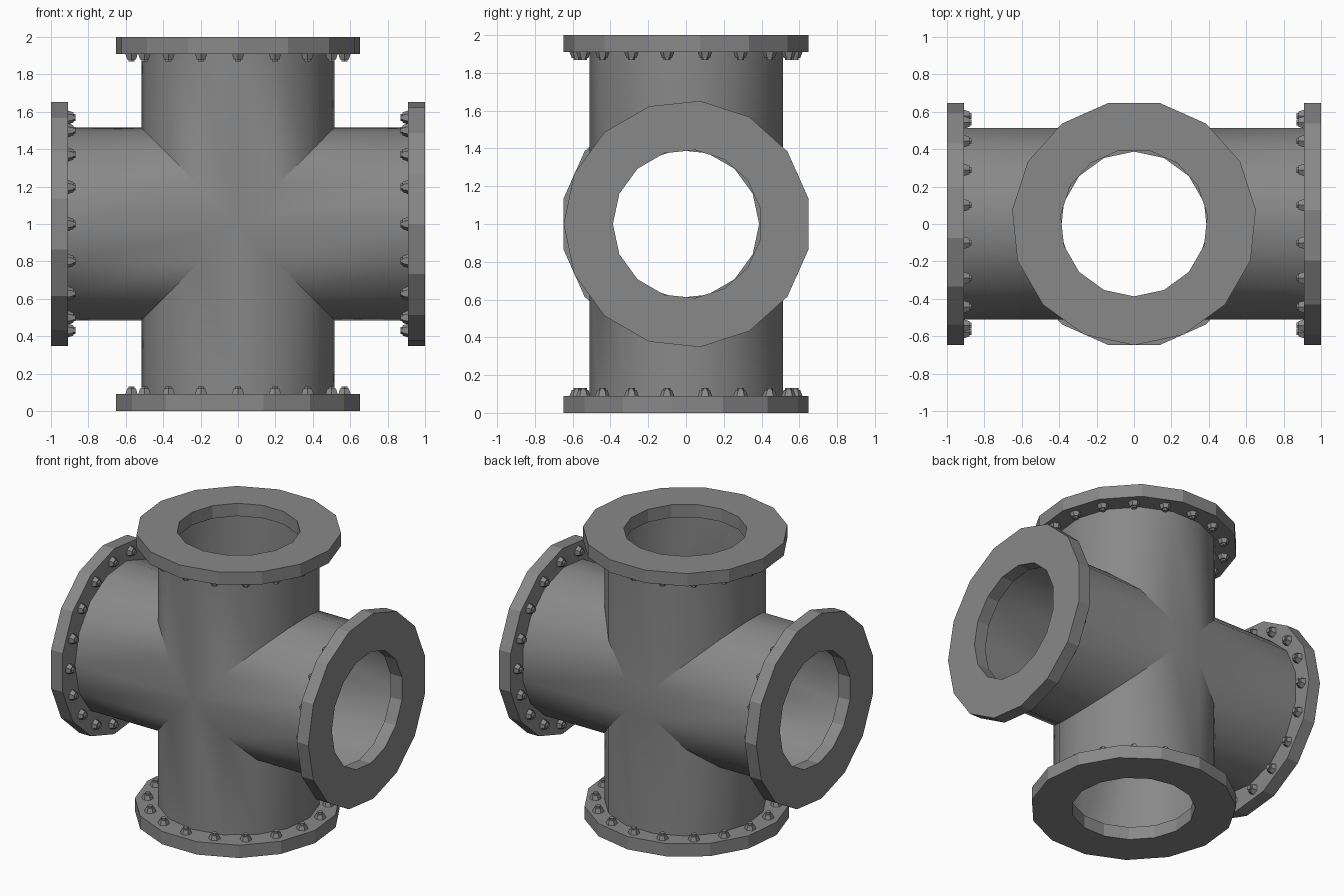
import bpy, bmesh
from math import sin, cos, pi, radians
from mathutils import Vector, Matrix

cube = bpy.data.objects.get("Cube")
if cube:
    bpy.data.objects.remove(cube, do_unlink=True)

SIDES, BOLTS = 15, 18
PIPE_R, FLANGE_R, HOLE_R, BOLT_R = 0.518, 0.655, 0.394, 0.578
THICK = 0.09
SHIFT = 0.007            # keeps the odd-sided outlines centred on y
CENTRE = Vector((0, 0, 1))

steel = bpy.data.materials.new("grey_steel")
steel.use_nodes = True
GREY = (0.25, 0.25, 0.25, 1)
steel.diffuse_color = GREY
steel.node_tree.nodes["Principled BSDF"].inputs["Base Color"].default_value = GREY

# Arm name: axis, and whether the flange is turned half round
ARMS = {
    "top": (Vector((0, 0, 1)), 1),
    "bottom": (Vector((0, 0, -1)), -1),
    "left": (Vector((1, 0, 0)), -1),
    "right": (Vector((-1, 0, 0)), -1),
}
ARMS["left"] = (Vector((1, 0, 0)), 1)


def finish(name, bm):
    bmesh.ops.recalc_face_normals(bm, faces=bm.faces)
    mesh = bpy.data.meshes.new(name)
    bm.to_mesh(mesh)
    bm.free()
    mesh.materials.append(steel)
    ob = bpy.data.objects.new(name, mesh)
    bpy.context.collection.objects.link(ob)
    return ob


def ring(r, n=SIDES):
    """Points (across, depth) of a polygon with a corner towards the front."""
    return [(r * sin(2 * pi * i / n), -r * cos(2 * pi * i / n)) for i in range(n)]


def place(axis, across, depth, along):
    side = Vector((axis.z, 0, -axis.x))
    return CENTRE + axis * along + side * across + Vector((0, depth, 0))


def bridge(bm, a, b):
    for i in range(len(a)):
        j = (i + 1) % len(a)
        bm.faces.new((a[i], a[j], b[j], b[i]))


# Pipe cross: four arms mitred together at 45 degrees
bm = bmesh.new()
for axis, flip in ARMS.values():
    pts = ring(PIPE_R)
    end = [bm.verts.new(place(axis, u, d + SHIFT, 1 - THICK)) for u, d in pts]
    mitre = [bm.verts.new(place(axis, u, d + SHIFT, abs(u))) for u, d in pts]
    bridge(bm, end, mitre)
bmesh.ops.remove_doubles(bm, verts=bm.verts, dist=0.0005)
# Flat square where the four back facets meet
back = PIPE_R * cos(pi / SIDES) + SHIFT
square = [e for e in bm.edges if e.is_boundary
          and all(abs(v.co.y - back) < 0.001 and (v.co - CENTRE).xz.length < 0.3
                  for v in e.verts)]
bmesh.ops.contextual_create(bm, geom=square)
pipe = finish("pipe_cross", bm)
bpy.ops.object.select_all(action='DESELECT')
pipe.select_set(True)
bpy.context.view_layer.objects.active = pipe
bpy.ops.object.shade_smooth_by_angle(angle=radians(32))

for label, (axis, flip) in ARMS.items():
    # Flange: flat ring with a polygonal hole
    bm = bmesh.new()
    rows = []
    for r, along in ((HOLE_R, 1), (FLANGE_R, 1),
                     (FLANGE_R, 1 - THICK), (HOLE_R, 1 - THICK)):
        rows.append([bm.verts.new(place(axis, u, flip * (d + SHIFT), along))
                     for u, d in ring(r)])
    for k in range(4):
        bridge(bm, rows[k], rows[(k + 1) % 4])
    finish(label + "_flange", bm)

    # Bolts: tapered hexagon nut with a short stud, on the inner flange face
    bm = bmesh.new()
    turn = (-axis).to_track_quat('Z', 'Y').to_matrix().to_4x4()
    for u, d in ring(BOLT_R, BOLTS):
        base = Matrix.Translation(place(axis, u, d, 1 - THICK)) @ turn
        for segs, r1, r2, h in ((6, 0.038, 0.027, 0.03), (6, 0.018, 0.018, 0.042)):
            bmesh.ops.create_cone(bm, cap_ends=True, segments=segs, radius1=r1,
                                  radius2=r2, depth=h,
                                  matrix=base @ Matrix.Translation((0, 0, h / 2)))
    finish(label + "_bolts", bm)
